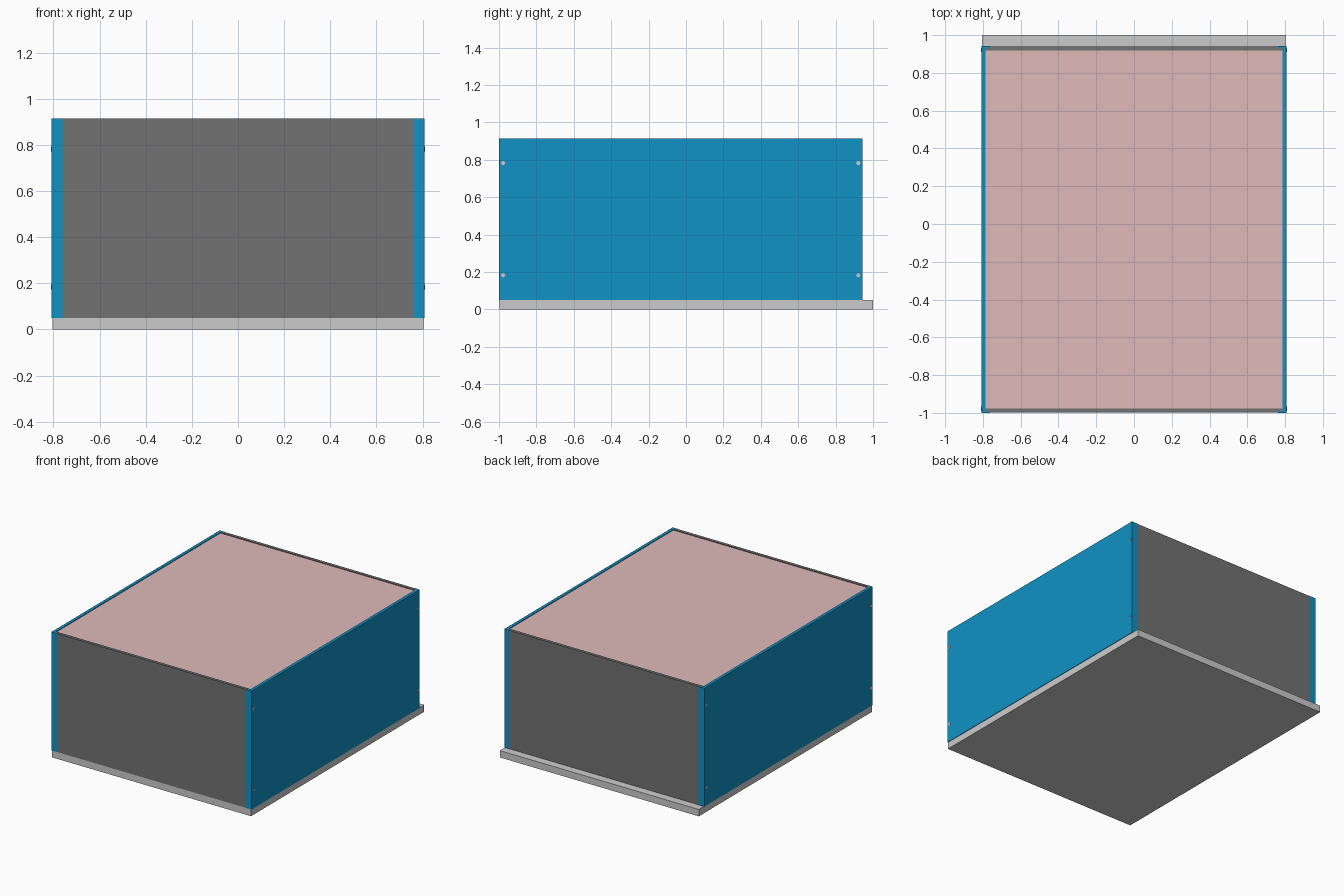
import bpy, bmesh, math
from mathutils import Matrix

if "Cube" in bpy.data.objects:
    bpy.data.objects.remove(bpy.data.objects["Cube"])

Z0, Z1 = 0.05, 0.915        # wall bottom and top
Y0, Y1 = -1.0, 0.943        # outer front and back of the walls
X1, T, LIP = 0.808, 0.022, 0.762


def material(name, rgb):
    m = bpy.data.materials.new(name)
    m.diffuse_color = (*rgb, 1)
    m.use_nodes = True
    m.node_tree.nodes["Principled BSDF"].inputs["Base Color"].default_value = m.diffuse_color
    return m


blue = material("blue_paint", (0.005, 0.29, 0.56))
pink = material("pink_foam", (0.74, 0.49, 0.49))
dark = material("dark_grey", (0.17, 0.17, 0.17))


def finish(name, bm, mat=None):
    bmesh.ops.recalc_face_normals(bm, faces=bm.faces)
    me = bpy.data.meshes.new(name)
    bm.to_mesh(me)
    bm.free()
    if mat:
        me.materials.append(mat)
    ob = bpy.data.objects.new(name, me)
    bpy.context.collection.objects.link(ob)
    return ob


def prism(name, pts, z0, z1, mat=None):
    bm = bmesh.new()
    f = bm.faces.new([bm.verts.new((x, y, z0)) for x, y in pts])
    top = bmesh.ops.extrude_face_region(bm, geom=[f])["geom"]
    verts = [v for v in top if isinstance(v, bmesh.types.BMVert)]
    bmesh.ops.translate(bm, verts=verts, vec=(0, 0, z1 - z0))
    return finish(name, bm, mat)


def box(name, x, y0, y1, z0, z1, mat=None):
    return prism(name, [(-x, y0), (x, y0), (x, y1), (-x, y1)], z0, z1, mat)


# Base plate, projecting behind the walls
box("base_plate", 0.804, -0.998, 1.0, 0.0, Z0)

# Channel-shaped side walls whose lips wrap the front and back panels
lip = 0.008
for side, name in ((-1, "left_wall"), (1, "right_wall")):
    xi = X1 - T
    profile = [(X1, Y0), (X1, Y1), (LIP, Y1), (LIP, Y1 - lip), (xi, Y1 - lip),
               (xi, Y0 + lip), (LIP, Y0 + lip), (LIP, Y0)]
    prism(name, [(side * x, y) for x, y in profile], Z0, Z1, blue)

# Front and back panels, stepped to fit behind the lips
for name, y, d in (("front_panel", Y0, 1), ("back_panel", Y1, -1)):
    half = [(LIP, y + d * 0.002), (LIP, y + d * lip),
            (X1 - T, y + d * lip), (X1 - T, y + d * 0.024)]
    pts = half + [(-x, yy) for x, yy in reversed(half)]
    prism(name, pts, Z0, Z1, dark)

# Foam block filling the box
box("foam_filling", X1 - T, Y0 + 0.024, Y1 - 0.024, Z0, Z1 - 0.005, pink)

# Cross-head screws near the wall corners
a, b = 0.0022, 0.0075
cross = [(b, -a), (b, a), (a, a), (a, b), (-a, b), (-a, a),
         (-b, a), (-b, -a), (-a, -a), (-a, -b), (a, -b), (a, -a)]
for side in (-1, 1):
    for y in (Y0 + 0.022, Y1 - 0.022):
        for z in (0.183, 0.783):
            pose = (Matrix.Translation((side * X1, y, z))
                    @ Matrix.Rotation(side * math.pi / 2, 4, 'Y'))
            ring = [(0.011 * math.cos(i * math.pi / 8), 0.011 * math.sin(i * math.pi / 8))
                    for i in range(16)]
            head = prism("screw_head", ring, -0.004, 0.0022)
            slot = prism("screw_slot_cutter", cross, 0.0004, 0.01)
            head.matrix_world = slot.matrix_world = pose
            slot.hide_render = True
            slot.hide_viewport = True
            cut = head.modifiers.new("cross_slot", 'BOOLEAN')
            cut.operation = 'DIFFERENCE'
            cut.object = slot
